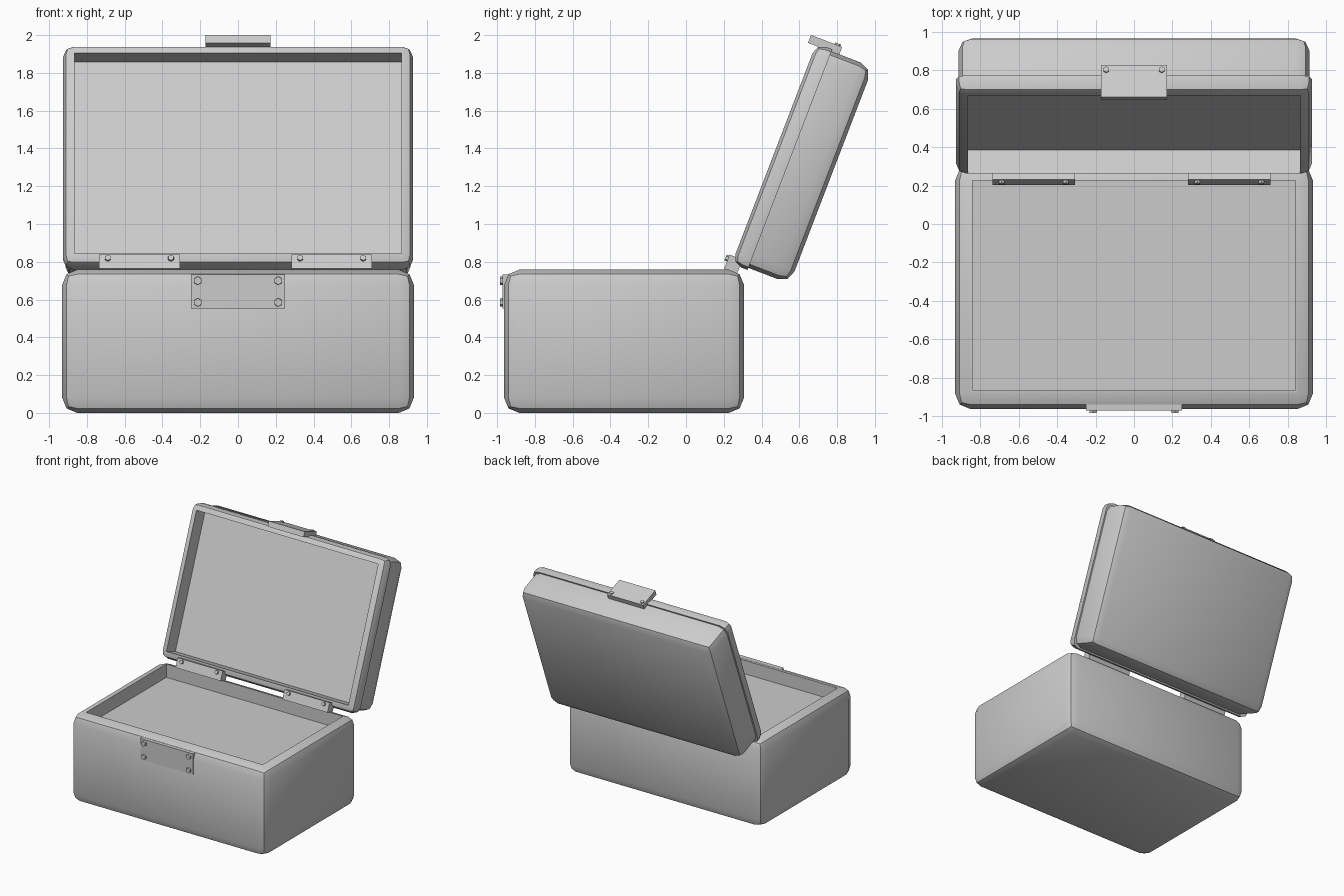
import bpy, bmesh, math
from mathutils import Matrix

if "Cube" in bpy.data.objects:
    bpy.data.objects.remove(bpy.data.objects["Cube"])

# Lid frame: local y = depth away from the opening, local z = along the lid
LID = Matrix.Translation((0, 0.246, 0.80)) @ Matrix.Rotation(math.radians(-21), 4, 'X')
WORLD = Matrix.Identity(4)


def finish(name, bm, mat, smooth=True):
    bmesh.ops.recalc_face_normals(bm, faces=bm.faces[:])
    me = bpy.data.meshes.new(name)
    bm.to_mesh(me)
    bm.free()
    ob = bpy.data.objects.new(name, me)
    bpy.context.collection.objects.link(ob)
    ob.matrix_world = mat
    return ob


def box(name, lo, hi, mat=WORLD, bevel=0.0, skip_y=None):
    """Box from corner lo to corner hi; edges lying on y = skip_y stay square."""
    bm = bmesh.new()
    bmesh.ops.create_cube(bm, size=1)
    for v in bm.verts:
        v.co = [(a + b) / 2 + c * (b - a) for a, b, c in zip(lo, hi, v.co)]
    if bevel:
        edges = [e for e in bm.edges if skip_y is None or
                 not all(abs(v.co.y - skip_y) < 1e-5 for v in e.verts)]
        bmesh.ops.bevel(bm, geom=edges, offset=bevel, segments=2, profile=0.5,
                        affect='EDGES', clamp_overlap=True)
    return finish(name, bm, mat)


def screw(name, pos, r, h, axis, mat=WORLD):
    bm = bmesh.new()
    m = Matrix.Translation(pos)
    if axis == 'Y':
        m = m @ Matrix.Rotation(math.pi / 2, 4, 'X') @ Matrix.Rotation(math.pi / 6 * 0, 4, 'Z')
    bmesh.ops.create_cone(bm, cap_ends=True, segments=6, radius1=r, radius2=r * 0.9,
                          depth=h, matrix=m)
    return finish(name, bm, mat)


def carve(ob, cutter):
    cutter.hide_render = True
    mod = ob.modifiers.new("pocket", 'BOOLEAN')
    mod.object, mod.operation, mod.solver = cutter, 'DIFFERENCE', 'EXACT'
    bpy.context.view_layer.objects.active = ob
    bpy.ops.object.select_all(action='DESELECT')
    ob.select_set(True)
    bpy.ops.object.modifier_apply(modifier=mod.name)
    bpy.ops.object.shade_smooth_by_angle(angle=math.radians(30))


# Base with shallow tray
base = box("base", (-0.931, -0.963, 0), (0.931, 0.307, 0.758), bevel=0.08)
tray = box("tray_cutter", (-0.84, -0.863, 0.643), (0.84, 0.226, 0.9))
carve(base, tray)

# Lid: rounded rim in front, slightly smaller shell behind, shared pocket
rim = box("lid_rim", (-0.926, 0, -0.012), (0.926, 0.09, 1.24), LID, 0.056, skip_y=0.09)
shell = box("lid_shell", (-0.914, 0.09, 0), (0.914, 0.325, 1.228), LID, 0.07, skip_y=0.09)
pocket = box("lid_cutter", (-0.865, -0.1, 0.048), (0.865, 0.13, 1.183), LID)
bpy.context.view_layer.update()
carve(rim, pocket)
carve(shell, pocket)
for helper in (tray, pocket):
    bpy.data.objects.remove(helper)

# Hinges with screws
for side, cx in (("left", -0.522), ("right", 0.496)):
    box(f"hinge_{side}", (cx - 0.214, -0.028, -0.05), (cx + 0.214, 0.045, 0.03), LID)
    for dx in (-0.167, 0.167):
        screw(f"hinge_screw_{side}", (cx + dx, -0.03, 0.008), 0.018, 0.024, 'Y', LID)

# Clasp plate on the base
box("clasp_plate", (-0.25, -0.971, 0.553), (0.25, -0.93, 0.733))
for x in (-0.213, 0.213):
    for z in (0.585, 0.70):
        screw("clasp_screw", (x, -0.973, z), 0.024, 0.022, 'Y')

# Clasp tongue on the lid
box("clasp_tongue", (-0.171, -0.042, 1.225), (0.171, 0.135, 1.27), LID)
for x in (-0.145, 0.145):
    screw("tongue_screw", (x, 0.108, 1.271), 0.018, 0.016, 'Z', LID)
